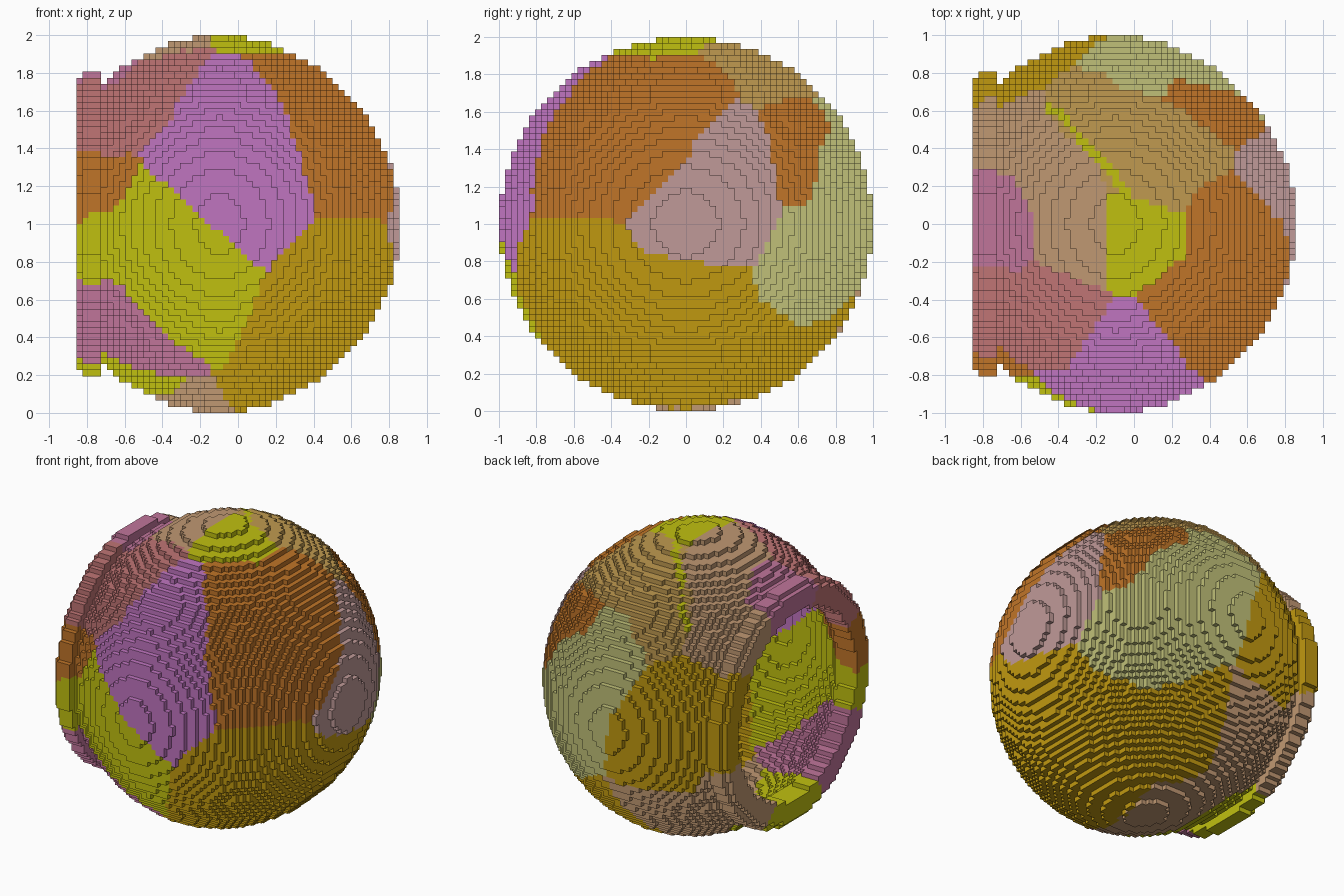
import bpy, bmesh
from mathutils import Vector

if "Cube" in bpy.data.objects:
    bpy.data.objects.remove(bpy.data.objects["Cube"], do_unlink=True)

NX, N = 53, 62            # cells along x, and along y and z
H = 2 / N                 # cell size
LIP = 4                   # cells in the lip around the opening

COLOURS = {
    "yellow": (192, 192, 16), "gold": (192, 152, 16), "orange": (192, 117, 40),
    "purple": (192, 117, 192), "salmon": (192, 117, 117), "pink": (192, 117, 154),
    "tan": (192, 152, 114), "sand": (192, 154, 80), "pale green": (192, 192, 120),
    "dusty rose": (192, 154, 152),
}

# Patch centres as directions from the middle of the ball
PATCHES = {
    "yellow": [(-.38, -.91, -.145), (-.72, -.70, -.12), (.1, -.05, .99), (-.55, .05, -.83)],
    "gold": [(.705, -.52, -.41), (.83, 0, -.55), (.55, .35, -.76), (.2, .6, -.77),
             (.45, 0, -.89), (-.4, .9, -.1), (-.45, .85, .25), (-.7, .7, .1)],
    "orange": [(.705, -.52, .47), (.42, -.46, .78), (.64, 0, .77), (.86, -.22, .46),
               (.74, .02, .67), (-.788, -.63, .06), (.5, .63, .59), (.62, .62, .48)],
    "purple": [(.05, -.93, .35), (.08, -.68, .73)],
    "salmon": [(-.70, -.42, .58), (-.34, -.48, .81)],
    "pink": [(-.707, -.56, -.42), (-.65, .02, .76)],
    "tan": [(-.2, -.05, .98), (-.334, .233, .912), (-.52, .5, .69), (-.2, .15, -.97),
            (-.45, .55, -.7), (-.28, .68, -.68), (-.72, .55, -.42)],
    "sand": [(.2, .3, .93), (.42, .47, .78), (.08, .55, .83), (-.15, .68, .72)],
    "pale green": [(.4, .9, .05), (.6, .75, -.25), (.1, .85, .52), (.42, .85, .3)],
    "dusty rose": [(.98, .12, .14), (.84, .28, .47)],
}
NAMES = list(COLOURS)
SEEDS = [(Vector(d).normalized(), NAMES.index(n)) for n, ds in PATCHES.items() for d in ds]
STREAK = Vector((-.785, -.6, .155))   # plane of the thin yellow streak


def linear(c):
    c /= 255
    return c / 12.92 if c <= .04045 else ((c + .055) / 1.055) ** 2.4


def make_material(name, rgb):
    col = tuple(linear(c) for c in rgb) + (1,)
    m = bpy.data.materials.new(name)
    m.use_nodes = True
    m.diffuse_color = col
    bsdf = m.node_tree.nodes["Principled BSDF"]
    bsdf.inputs["Base Color"].default_value = col
    bsdf.inputs["Roughness"].default_value = .8
    return m


MATERIALS = [make_material(n, c) for n, c in COLOURS.items()]


def centre(i, j, k):
    return Vector(((i + .5 - NX / 2) * H, (j + .5 - N / 2) * H, (k + .5) * H))


def is_solid(i, j, k):
    """Hollow ball, slightly squeezed along x, with a flared lip at -x."""
    p = centre(i, j, k)
    r2 = p.y ** 2 + (p.z - 1) ** 2
    if i < LIP:
        return .64 ** 2 < r2 < (.775 if i == 0 else .807) ** 2
    dx = max(p.x + .145, -.048 - p.x, 0)
    return .93 ** 2 < dx * dx + r2 < 1


def patch_colour(cell):
    d = (centre(*cell) - Vector((-.1, 0, 1))).normalized()
    if d.z > .5 and .15 < d.y < .68 and abs(d.dot(STREAK)) < .022:
        return NAMES.index("yellow")
    return max(SEEDS, key=lambda s: s[0].dot(d))[1]


CELLS = {(i, j, k) for i in range(NX) for j in range(N) for k in range(N)
         if is_solid(i, j, k)}


def build(name, cells):
    """Make the outward faces of a set of cells, coloured by patch."""
    bm = bmesh.new()
    verts = {}

    def corner(c):
        if c not in verts:
            verts[c] = bm.verts.new(((c[0] - NX / 2) * H, (c[1] - N / 2) * H, c[2] * H))
        return verts[c]

    for cell in cells:
        mat = None
        for axis in range(3):
            u, v = (axis + 1) % 3, (axis + 2) % 3
            for side in (0, 1):
                near = list(cell)
                near[axis] += 2 * side - 1
                if tuple(near) in CELLS:
                    continue
                if mat is None:
                    mat = patch_colour(cell)
                loop = []
                for a, b in ((0, 0), (1, 0), (1, 1), (0, 1)):
                    c = list(cell)
                    c[axis] += side
                    c[u] += a
                    c[v] += b
                    loop.append(corner(tuple(c)))
                face = bm.faces.new(loop if side else loop[::-1])
                face.material_index = mat
    mesh = bpy.data.meshes.new(name)
    bm.to_mesh(mesh)
    bm.free()
    for m in MATERIALS:
        mesh.materials.append(m)
    obj = bpy.data.objects.new(name, mesh)
    bpy.context.collection.objects.link(obj)


# Hollow ball, and the lip around its opening
build("ball_shell", [c for c in CELLS if c[0] >= LIP])
build("opening_lip", [c for c in CELLS if c[0] < LIP])
